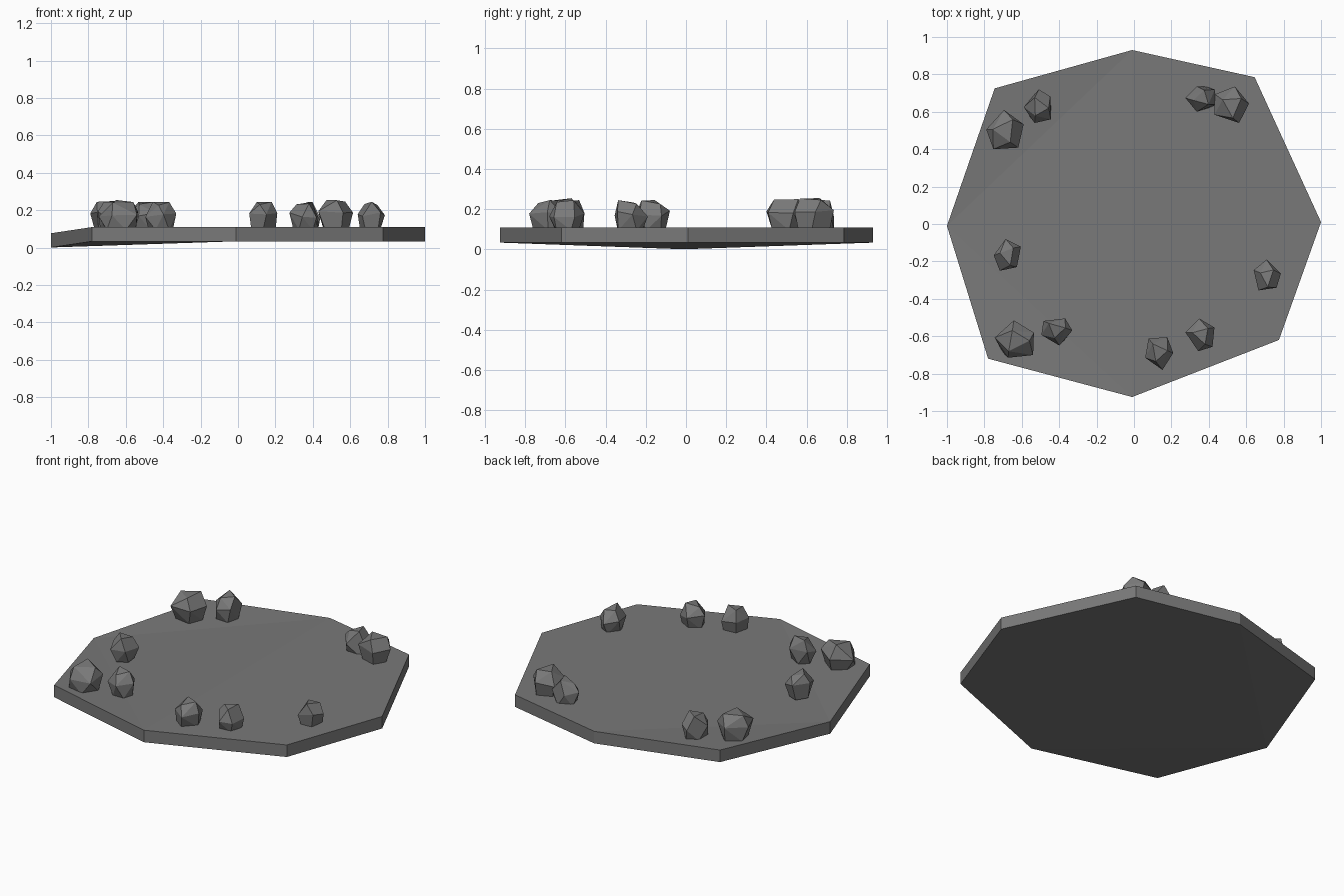
import bpy, bmesh, random
from math import cos, sin, tau

if "Cube" in bpy.data.objects:
    bpy.data.objects.remove(bpy.data.objects["Cube"])

TOP = 0.11

dark = bpy.data.materials.new("dark_stone")
dark.diffuse_color = (0.19, 0.19, 0.19, 1)
dark.use_nodes = True
dark.node_tree.nodes["Principled BSDF"].inputs["Base Color"].default_value = dark.diffuse_color


def finish(name, bm):
    bmesh.ops.recalc_face_normals(bm, faces=bm.faces)
    me = bpy.data.meshes.new(name)
    bm.to_mesh(me)
    bm.free()
    me.materials.append(dark)
    ob = bpy.data.objects.new(name, me)
    bpy.context.collection.objects.link(ob)
    return ob


# Octagonal slab, with its left corner sagging to the ground
outline = [(-1, -0.01), (-0.78, -0.72), (-0.01, -0.925), (0.775, -0.62),
           (1, 0.01), (0.645, 0.785), (-0.01, 0.93), (-0.745, 0.725)]
bm = bmesh.new()
low, high = [[bm.verts.new((x, y, z - (0.033 if i == 0 else 0)))
              for i, (x, y) in enumerate(outline)] for z in (0.034, TOP)]
for i in range(8):
    j = (i + 1) % 8
    bm.faces.new((low[i], low[j], high[j], high[i]))
# Sloping left part and flat right part, above and below
for ring in (low, high):
    for ids in ((0, 1, 2), (0, 2, 6), (0, 6, 7), (2, 3, 4, 5, 6)):
        bm.faces.new([ring[i] for i in ids])
finish("slab", bm)


# Faceted stone: convex hull of three uneven rings, fitted to its footprint
def stone(name, x0, x1, y0, y1, top, seed):
    rng = random.Random(seed)
    pts = []
    for z, r, n in ((0, 0.78, 5), (0.55, 1.0, 5), (0.93, 0.6, 3)):
        turn = rng.uniform(0, tau)
        for k in range(n):
            a = turn + tau * k / n + rng.uniform(-0.2, 0.2)
            rr = r * rng.uniform(0.9, 1.08)
            dz = rng.uniform(-0.12, 0.07) if z else 0
            pts.append((rr * cos(a), rr * sin(a), z + dz))
    bm = bmesh.new()
    lo = [min(p[i] for p in pts) for i in range(3)]
    hi = [max(p[i] for p in pts) for i in range(3)]
    box = ((x0, x1), (y0, y1), (TOP - 0.015, top))
    for p in pts:
        bm.verts.new([b[0] + (p[i] - lo[i]) / (hi[i] - lo[i]) * (b[1] - b[0])
                      for i, b in enumerate(box)])
    bmesh.ops.convex_hull(bm, input=bm.verts)
    loose = [v for v in bm.verts if not v.link_faces]
    bmesh.ops.delete(bm, geom=loose, context='VERTS')
    bmesh.ops.dissolve_limit(bm, angle_limit=0.2, verts=bm.verts, edges=bm.edges)
    finish(name, bm)


# Ring of stones: x range, y range, top height
stones = [(-0.79, -0.59, 0.40, 0.61, 0.25), (-0.59, -0.445, 0.54, 0.72, 0.245),
          (0.275, 0.44, 0.60, 0.735, 0.245), (0.43, 0.615, 0.54, 0.735, 0.255),
          (-0.75, -0.605, -0.25, -0.08, 0.245), (-0.745, -0.535, -0.715, -0.515, 0.255),
          (-0.495, -0.33, -0.65, -0.505, 0.245), (0.06, 0.21, -0.78, -0.605, 0.245),
          (0.275, 0.43, -0.68, -0.505, 0.245), (0.64, 0.785, -0.355, -0.19, 0.245)]
for i, s in enumerate(stones):
    stone(f"stone_{i + 1}", *s, seed=i + 3)
